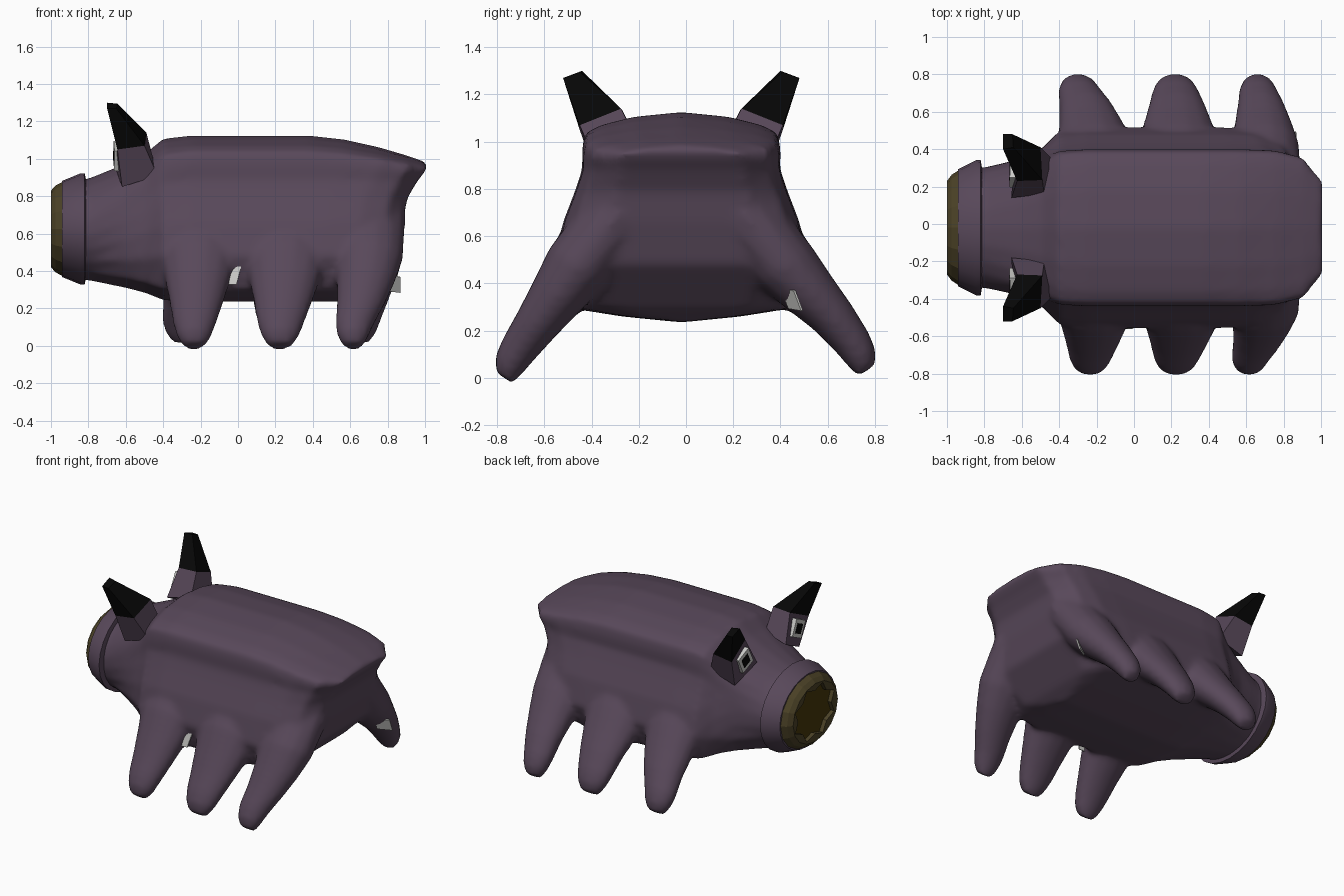
import bpy, bmesh, math
from mathutils import Vector

if "Cube" in bpy.data.objects:
    bpy.data.objects.remove(bpy.data.objects["Cube"])

YC = -0.02  # the body's mid-plane


def material(name, rgb):
    m = bpy.data.materials.new(name)
    m.diffuse_color = (*rgb, 1)
    m.use_nodes = True
    m.node_tree.nodes["Principled BSDF"].inputs["Base Color"].default_value = m.diffuse_color
    return m


HIDE = material("purple_hide", (0.098, 0.065, 0.102))
BLACK = material("black_horn", (0.002, 0.002, 0.002))
WHITE = material("pale_grey", (0.6, 0.6, 0.58))
OLIVE = material("olive_mouth", (0.072, 0.055, 0.02))
GOLD = material("dark_gold", (0.058, 0.038, 0.003))


def finish(bm, name, *mats):
    bmesh.ops.recalc_face_normals(bm, faces=bm.faces)
    me = bpy.data.meshes.new(name)
    bm.to_mesh(me)
    bm.free()
    ob = bpy.data.objects.new(name, me)
    bpy.context.collection.objects.link(ob)
    for m in mats:
        me.materials.append(m)
    return ob


def smooth(ob, angle=35):
    bpy.ops.object.select_all(action='DESELECT')
    ob.select_set(True)
    bpy.context.view_layer.objects.active = ob
    bpy.ops.object.shade_smooth_by_angle(angle=math.radians(angle))


def loft(bm, rings, caps=(True, True)):
    """Skin closed rings of equal size; returns the vertex rings."""
    vs = [[bm.verts.new(p) for p in r] for r in rings]
    n = len(vs[0])
    for a, b in zip(vs, vs[1:]):
        for i in range(n):
            bm.faces.new((a[i], a[(i + 1) % n], b[(i + 1) % n], b[i]))
    if caps[0]:
        bm.faces.new(vs[0])
    if caps[1]:
        bm.faces.new(vs[-1])
    return vs


def interp(table, v):
    for (a, fa), (b, fb) in zip(table, table[1:]):
        if v <= b:
            return fa + (fb - fa) * max(0, v - a) / (b - a)
    return table[-1][1]


# Half cross-section of the torso, top to belly: back plate, waist, flank
TORSO = [(0, 1.125), (0.2, 1.105), (0.34, 1.07), (0.41, 1.035), (0.42, 0.96),
         (0.418, 0.885), (0.45, 0.79), (0.50, 0.66), (0.54, 0.48),
         (0.47, 0.295), (0.25, 0.26), (0, 0.235)]
REAR = [(0.235, 0.56), (0.30, 0.66), (0.40, 0.78), (0.5, 0.84), (0.6, 0.87),
        (0.78, 0.90), (0.86, 0.94), (0.94, 1.008), (1.2, 1.008)]
N = len(TORSO)


def full(half):
    """Mirror a half section (x, y, z) across the mid-plane."""
    return ([(x, YC + y, z) for x, y, z in half] +
            [(x, YC - y, z) for x, y, z in half[-2:0:-1]])


bm = bmesh.new()
rings = []
# Head: ellipse growing into the torso section
for x, t in ((-0.88, 0), (-0.8, 0.04), (-0.6, 0.38), (-0.49, 0.62), (-0.40, 0.93), (-0.25, 1)):
    half = []
    for i, (y, z) in enumerate(TORSO):
        a = math.pi * i / (N - 1)
        hy, hz = 0.32 * math.sin(a), 0.62 + 0.265 * math.cos(a)
        half.append((x, hy + (y - hy) * t, hz + (z - hz) * t))
    rings.append(full(half))
# Torso: back plate sinks and narrows toward the overhanging rear
for u in (0.25, 0.5, 0.65, 0.8, 0.92, 1):
    drop = 0.14 * max(0, (u - 0.5) / 0.5) ** 1.6
    width = interp([(0, 1), (0.78, 1), (0.92, 0.9), (1, 0.62)], u)
    half = []
    for y, z in TORSO:
        z -= drop * max(0, z - 0.9) / 0.22
        half.append((-0.25 + u * (interp(REAR, z) + 0.25), y * width, z))
    rings.append(full(half))
vs = loft(bm, rings, (True, False))
end = vs[-1]
for i in range(N - 1):  # rear wall
    quad = [end[i], end[i + 1], end[-(i + 1)], end[-i]]
    bm.faces.new(list(dict.fromkeys(quad)))

# Legs: (y, z, half thickness, half width, lean) from root to toe
LEG = [(0.26, 0.70, 0.15, 0.22, 0), (0.44, 0.47, 0.145, 0.205, 0), (0.53, 0.345, 0.12, 0.175, 0.2),
       (0.615, 0.23, 0.098, 0.145, 0.5), (0.695, 0.12, 0.082, 0.117, 0.9),
       (0.735, 0.055, 0.07, 0.095, 1), (0.755, 0.0, 0.045, 0.06, 1)]
LEGS = [(-1, -0.21, -0.235, 1), (-1, 0.255, 0.225, 1.08), (-1, 0.70, 0.615, 0.9),
        (1, -0.21, -0.30, 1), (1, 0.24, 0.22, 1.08), (1, 0.70, 0.66, 0.9)]
for side, root, toe, size in LEGS:
    rings = []
    for y, z, th, w, lean in LEG:
        cx = root + (toe - root) * lean
        out, up = (0.03, 0.03) if side > 0 else (-0.005, 0)
        k0 = min(1, max(0, (y - 0.44) / 0.2))
        rings.append([(cx + w * size * math.cos(a),
                       YC + side * (y + out * k0 + 0.83 * th * math.sin(a)),
                       z + up * k0 + 0.55 * th * math.sin(a))
                      for a in (math.tau * k / 14 for k in range(14))])
    loft(bm, rings)
body = finish(bm, "body_with_legs", HIDE)
# Fuse the legs into the torso with soft transitions
rm = body.modifiers.new("fuse", 'REMESH')
rm.mode = 'VOXEL'
rm.voxel_size = 0.019
rm.use_smooth_shade = True
sm = body.modifiers.new("soften", 'SMOOTH')
sm.factor = 0.5
sm.iterations = 9


# Snout rim and mouth
def oval(x, r, n=24, zc=0.625):
    return [(x, YC + 1.22 * r * math.cos(math.tau * k / n), zc + r * math.sin(math.tau * k / n))
            for k in range(n)]


bm = bmesh.new()
loft(bm, [oval(-0.81, 0.25), oval(-0.82, 0.298), oval(-0.845, 0.296),
          oval(-0.94, 0.257), oval(-0.942, 0.22)])
smooth(finish(bm, "snout_rim", HIDE))

bm = bmesh.new()
teeth = [[(x, YC + (y - YC) * s, 0.625 + (z - 0.625) * s)
          for i, (x, y, z) in enumerate(oval(x0, 0.2, 16))
          for s in ((0.96 if i % 2 else 0.76),)] for x0 in (-0.995, -0.965)]
loft(bm, [oval(-0.938, 0.252, 16), oval(-0.975, 0.232, 16), oval(-1.0, 0.205, 16)] + teeth,
     (False, False))
finish(bm, "mouth_teeth", OLIVE)
bm = bmesh.new()
loft(bm, [oval(-0.94, 0.2), oval(-0.967, 0.2)])
finish(bm, "mouth_inside", GOLD)


def slab(name, centre, u, v, hu, hv, thick, mat):
    """Thin plate spanned by u and v."""
    n = u.cross(v).normalized()
    bm = bmesh.new()
    loft(bm, [[centre + u * hu * a + v * hv * b + n * thick * s
               for a, b in ((-1, -1), (1, -1), (1, 1), (-1, 1))] for s in (-0.5, 0.5)])
    return finish(bm, name, mat)


# Horns on tapered stalks; corners run outer front, outer back, inner back, inner front
BASE = [(-0.62, 0.36, 0.85), (-0.43, 0.36, 0.91), (-0.48, 0.18, 0.99), (-0.655, 0.16, 0.95)]
JOINT = [(-0.645, 0.43, 1.05), (-0.50, 0.43, 1.07), (-0.49, 0.255, 1.14), (-0.625, 0.25, 1.135)]
TIP = [(-0.70, 0.50, 1.27), (-0.65, 0.50, 1.268), (-0.645, 0.43, 1.295), (-0.70, 0.42, 1.30)]
for side, label in ((-1, "right"), (1, "left")):
    base, joint, tip = [[Vector((x, YC + side * y, z)) for x, y, z in r]
                        for r in (BASE, JOINT, TIP)]
    bm = bmesh.new()
    loft(bm, [base, joint])
    finish(bm, label + "_horn_stalk", HIDE)
    bm = bmesh.new()
    loft(bm, [joint, tip])
    finish(bm, label + "_horn", BLACK)
    # Framed eye standing slightly proud of the stalk's front face
    u = (base[0] - base[3] + joint[0] - joint[3]).normalized()
    w = (joint[0] - base[0] + joint[3] - base[3])
    w = (w - u * w.dot(u)).normalized()
    n = u.cross(w)
    n = n if n.x < 0 else -n
    mid = (base[0] + base[3] + joint[0] + joint[3]) / 4
    face = mid + w * 0.015 - u * 0.012 + n * 0.012
    slab(label + "_eye_frame", face, u, w, 0.06, 0.06, 0.03, WHITE)
    slab(label + "_eye_pupil", face + n * 0.013, u, w, 0.034, 0.034, 0.009, BLACK)

# Pale patches at the roots of two legs
slab("rear_leg_patch", Vector((0.825, 0.448, 0.332)), Vector((0.83, 0.55, -0.1)),
     Vector((0, 0.35, -0.94)), 0.05, 0.045, 0.009, WHITE)
slab("flank_patch", Vector((-0.02, -0.545, 0.38)), Vector((1, 0, 0)),
     Vector((0.25, 0.2, 0.95)), 0.026, 0.055, 0.009, WHITE)
